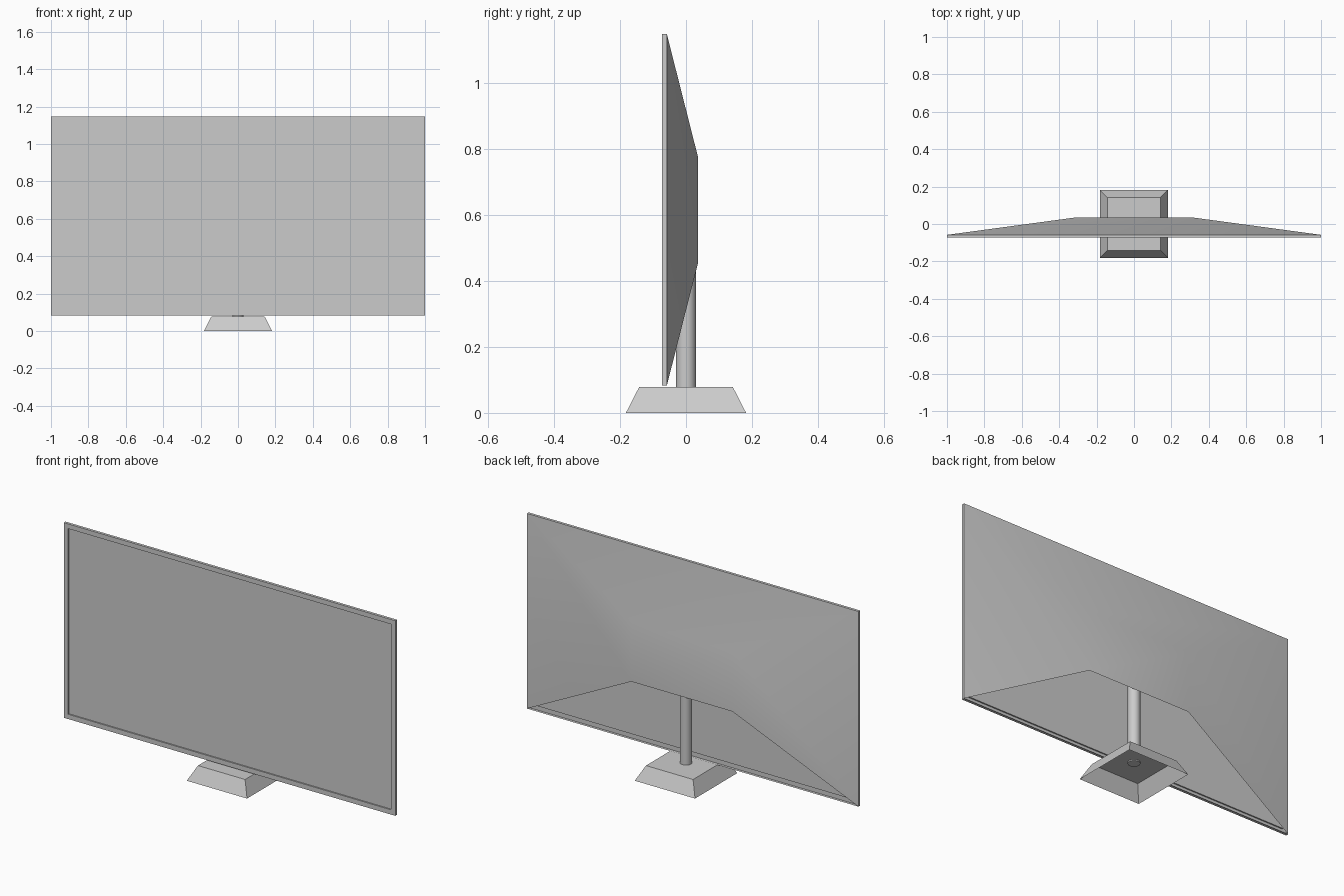
import bpy, bmesh, math

if "Cube" in bpy.data.objects:
    bpy.data.objects.remove(bpy.data.objects["Cube"])

# Helper: skin a stack of rings; the first ring is capped, the last optionally
def loft(name, rings, cap_end=False, skip=()):
    bm = bmesh.new()
    loops = [[bm.verts.new(p) for p in ring] for ring in rings]
    bm.faces.new(loops[0])
    for k, (a, b) in enumerate(zip(loops, loops[1:])):
        for i in range(len(a)):
            if (k, i) in skip:
                continue
            j = (i + 1) % len(a)
            bm.faces.new((a[j], a[i], b[i], b[j]))
    if cap_end:
        bm.faces.new(loops[-1][::-1])
    mesh = bpy.data.meshes.new(name)
    bm.to_mesh(mesh)
    bm.free()
    obj = bpy.data.objects.new(name, mesh)
    bpy.context.collection.objects.link(obj)
    return obj


def smooth(obj, angle=30):
    bpy.ops.object.select_all(action='DESELECT')
    obj.select_set(True)
    bpy.context.view_layer.objects.active = obj
    bpy.ops.object.shade_smooth_by_angle(angle=math.radians(angle))


# Upright rectangle at depth y
def frame(y, half_x, z0, z1):
    return [(-half_x, y, z0), (half_x, y, z0), (half_x, y, z1), (-half_x, y, z1)]


# Flat square at height z
def square(z, r):
    return [(-r, -r, z), (r, -r, z), (r, r, z), (-r, r, z)]


# Screen housing: recessed screen, bezel, rim and tapered back, open underneath
Z0, Z1, BEZEL = 0.083, 1.147, 0.026
housing = loft("screen_housing", [
    frame(-0.066, 1 - BEZEL, Z0 + BEZEL, Z1 - BEZEL),
    frame(-0.073, 1 - BEZEL, Z0 + BEZEL, Z1 - BEZEL),
    frame(-0.073, 1, Z0, Z1),
    frame(-0.058, 1, Z0, Z1),
    frame(0.036, 0.305, 0.452, 0.776),
], cap_end=True, skip={(3, 0)})
smooth(housing)

# Stand base: hollow truncated pyramid, open at the bottom
loft("stand_base", [square(0.078, 0.142), square(0, 0.182)])

# Stand pole: runs from the base up into the housing
bottom, top = 0.072, 0.6
bpy.ops.mesh.primitive_cylinder_add(vertices=32, radius=0.03, depth=top - bottom,
                                    location=(0, 0, (bottom + top) / 2))
pole = bpy.context.object
pole.name = "stand_pole"
smooth(pole)
